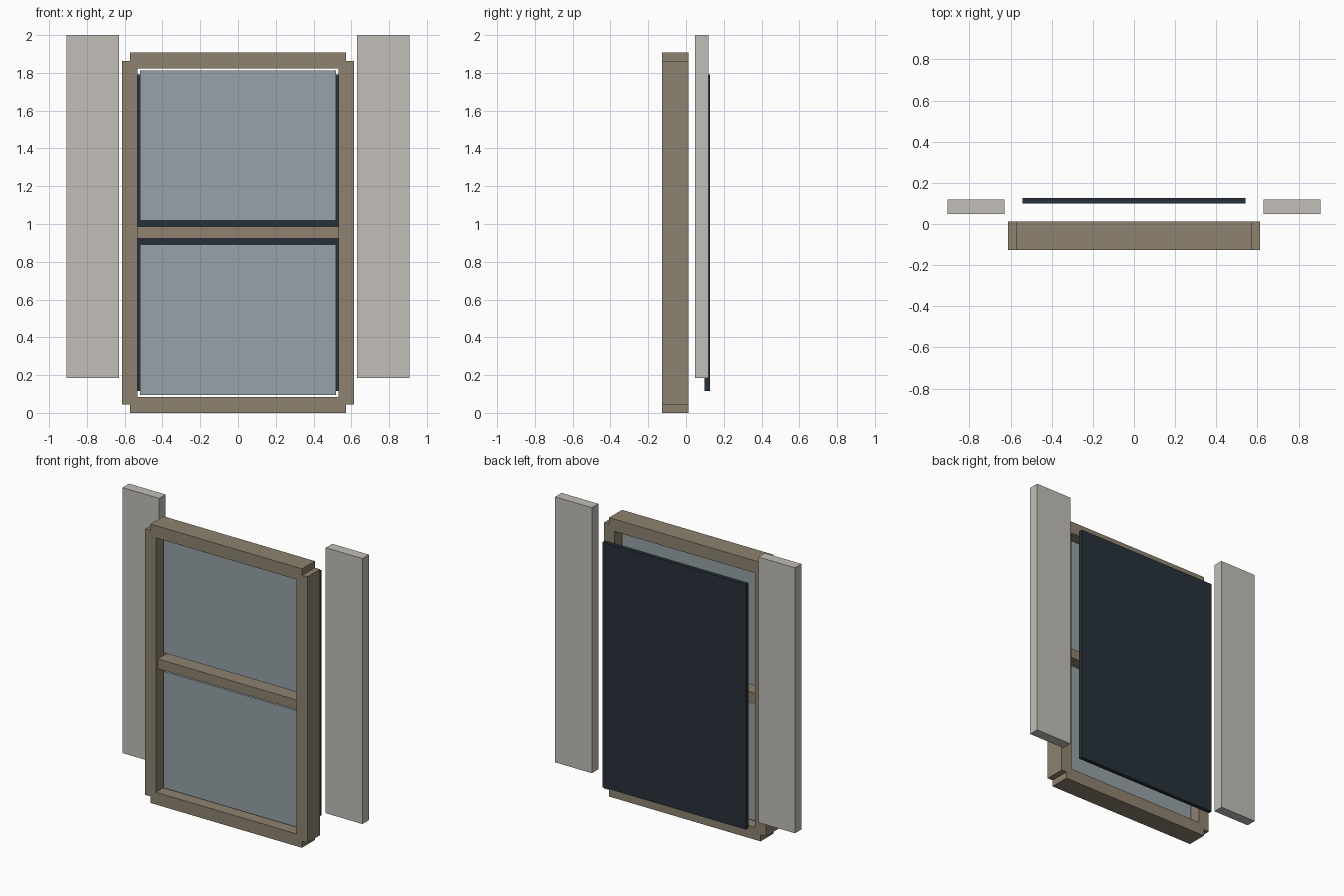
import bpy

if "Cube" in bpy.data.objects:
    bpy.data.objects.remove(bpy.data.objects["Cube"])


def material(name, rgb):
    m = bpy.data.materials.new(name)
    m.diffuse_color = (*rgb, 1)
    m.use_nodes = True
    m.node_tree.nodes["Principled BSDF"].inputs["Base Color"].default_value = m.diffuse_color
    return m


WOOD = material("wood", (0.27, 0.225, 0.16))
GREY = material("shutter_grey", (0.54, 0.52, 0.48))
DARK = material("dark_backing", (0.02, 0.03, 0.042))
GLASS = material("glass", (0.31, 0.36, 0.39))


def box(name, x, y, z, mat):
    """Box from (min, max) ranges on each axis."""
    r = (x, y, z)
    bpy.ops.mesh.primitive_cube_add(size=1, location=[(a + b) / 2 for a, b in r])
    o = bpy.context.object
    o.name = name
    o.scale = [b - a for a, b in r]
    bpy.ops.object.transform_apply(location=False, rotation=False, scale=True)
    o.data.materials.append(mat)
    return o


FRAME_Y = (-0.127, 0.012)

# Side stiles and free-standing side shutters, mirrored left and right
for side, s in (("left", -1), ("right", 1)):
    box(side + "_stile", sorted((s * 0.532, s * 0.613)), FRAME_Y, (0.045, 1.862), WOOD)
    box(side + "_shutter", sorted((s * 0.63, s * 0.907)), (0.048, 0.118), (0.185, 2.0), GREY)

# Top and bottom rails, shorter than the overall frame width
box("bottom_rail", (-0.573, 0.573), FRAME_Y, (0, 0.084), WOOD)
box("top_rail", (-0.573, 0.573), FRAME_Y, (1.823, 1.907), WOOD)

# Meeting rail across the middle
box("meeting_rail", (-0.534, 0.534), (-0.107, -0.01), (0.922, 0.988), WOOD)

# Two glass panes
box("lower_pane", (-0.518, 0.518), (-0.064, -0.05), (0.094, 0.891), GLASS)
box("upper_pane", (-0.518, 0.518), (-0.064, -0.05), (1.018, 1.812), GLASS)

# Dark sheet behind the window
box("backing_panel", (-0.541, 0.541), (0.099, 0.127), (0.116, 1.792), DARK)
